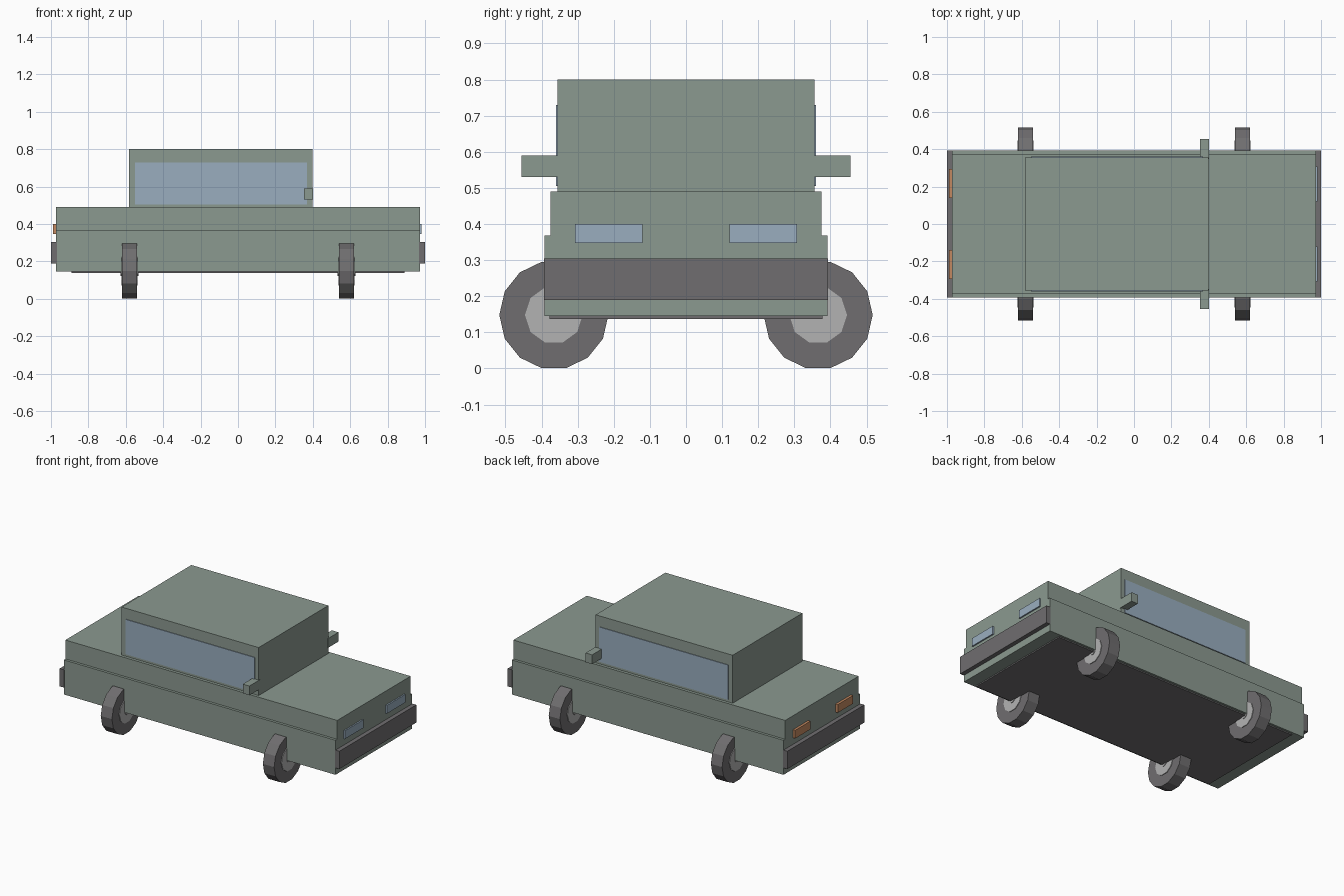
import bpy
from math import radians

if "Cube" in bpy.data.objects:
    bpy.data.objects.remove(bpy.data.objects["Cube"])


def paint(name, rgb):
    m = bpy.data.materials.new(name)
    m.diffuse_color = (*rgb, 1)
    m.use_nodes = True
    m.node_tree.nodes["Principled BSDF"].inputs["Base Color"].default_value = m.diffuse_color
    return m


BODY = paint("body_paint", (0.26, 0.32, 0.28))
DARK = paint("dark_rubber", (0.16, 0.155, 0.16))
RIM = paint("rim_metal", (0.45, 0.45, 0.45))
GLASS = paint("glass", (0.32, 0.42, 0.52))
AMBER = paint("amber", (0.55, 0.25, 0.12))


def box(name, x, y, z, mat):
    bpy.ops.mesh.primitive_cube_add(
        size=1, location=[(a + b) / 2 for a, b in (x, y, z)])
    ob = bpy.context.object
    ob.name = name
    ob.scale = [b - a for a, b in (x, y, z)]
    bpy.ops.object.transform_apply(location=False, rotation=False, scale=True)
    ob.data.materials.append(mat)
    return ob


def disc(name, loc, radius, width, sides, mat):
    # Axis along x, with a corner pointing along y
    bpy.ops.mesh.primitive_cylinder_add(
        vertices=sides, radius=radius, depth=width, location=loc,
        rotation=(0, radians(90), 0))
    ob = bpy.context.object
    ob.name = name
    ob.data.materials.append(mat)


# Body shell, floor and cabin
box("lower_body", (-0.972, 0.972), (-0.392, 0.392), (0.145, 0.368), BODY)
box("upper_body", (-0.972, 0.972), (-0.375, 0.375), (0.368, 0.49), BODY)
box("floor_pan", (-0.89, 0.89), (-0.378, 0.378), (0.137, 0.16), DARK)
box("cabin", (-0.583, 0.397), (-0.356, 0.356), (0.485, 0.80), BODY)

# Bumpers
box("front_bumper", (0.968, 1.0), (-0.393, 0.393), (0.19, 0.305), DARK)
box("rear_bumper", (-1.0, -0.968), (-0.393, 0.393), (0.19, 0.305), DARK)


def span(s, a, b):
    return tuple(sorted((s * a, s * b)))


# Paired parts on both sides
for side, s in (("right", -1), ("left", 1)):
    box(side + "_window", (-0.552, 0.37), span(s, 0.34, 0.36), (0.505, 0.73), GLASS)
    box(side + "_mirror", (0.353, 0.40), span(s, 0.348, 0.455), (0.53, 0.59), BODY)
    box(side + "_headlight", (0.96, 0.981), span(s, 0.12, 0.308), (0.347, 0.40), GLASS)
    box(side + "_taillight", (-0.988, -0.96), span(s, 0.14, 0.295), (0.347, 0.40), AMBER)
    # Wheels turned crosswise: tyre, rim and hub
    for end, x in (("rear", -0.58), ("front", 0.58)):
        c = (x, s * 0.366, 0.148)
        disc(f"{end}_{side}_tyre", c, 0.151, 0.08, 14, DARK)
        disc(f"{end}_{side}_rim", c, 0.08, 0.088, 10, RIM)
        disc(f"{end}_{side}_hub", c, 0.026, 0.096, 10, RIM)
